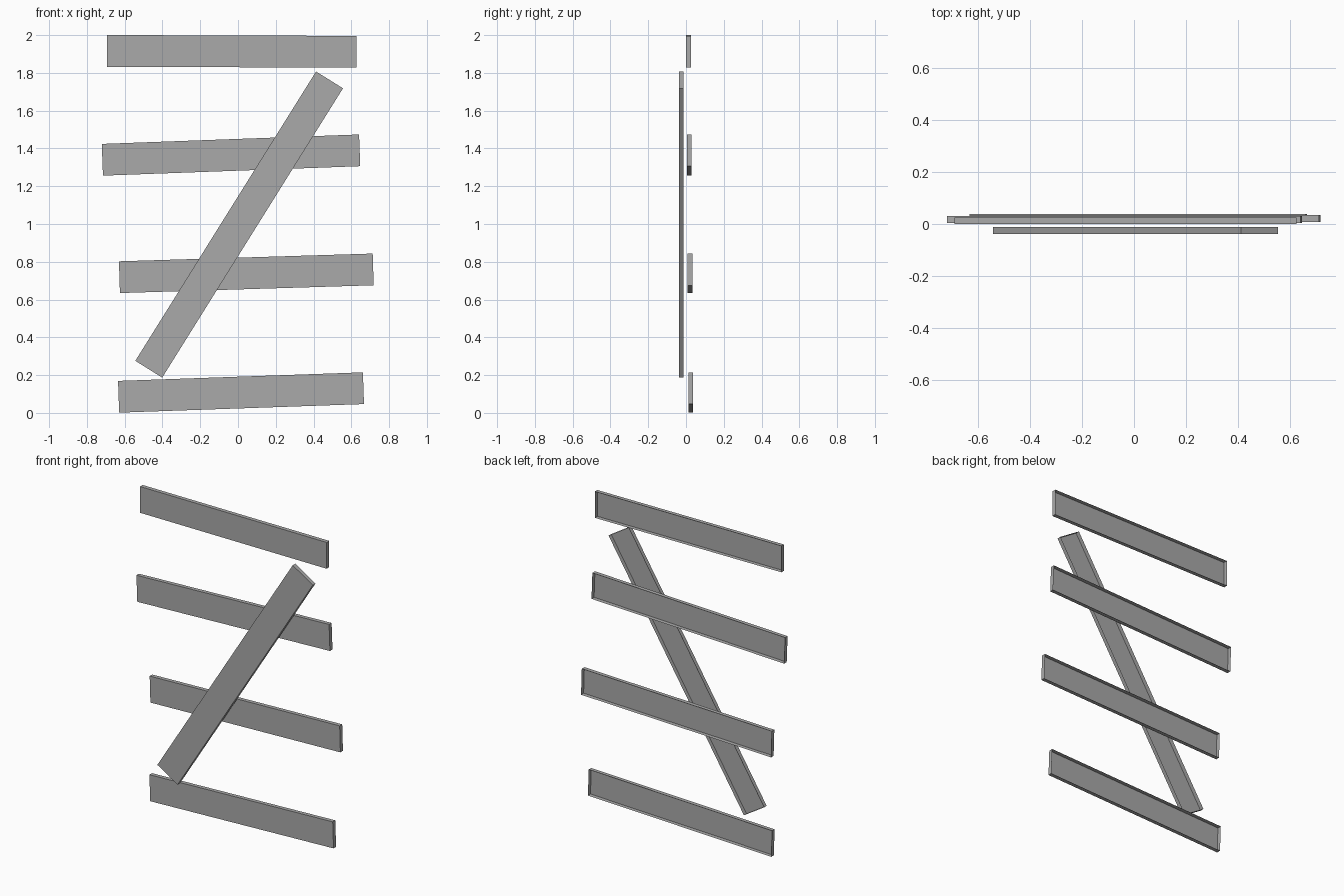
import bpy
import bmesh
from math import radians
from mathutils import Matrix

cube = bpy.data.objects.get("Cube")
if cube:
    bpy.data.objects.remove(cube, do_unlink=True)

grey = bpy.data.materials.new("plain grey")
grey.use_nodes = True
colour = (0.4, 0.4, 0.4, 1)
grey.diffuse_color = colour
grey.node_tree.nodes["Principled BSDF"].inputs["Base Color"].default_value = colour

WIDTH = 0.168
DEPTH = 0.026


def plank(name, x, front, z, length, tilt):
    """Thin board shell with an open back, tilted in the front plane."""
    bm = bmesh.new()
    bmesh.ops.create_cube(bm, size=1)
    bm.normal_update()
    back = [f for f in bm.faces if f.normal.y > 0.9]
    bmesh.ops.delete(bm, geom=back, context="FACES")
    bm.transform(Matrix.Diagonal((length, DEPTH, WIDTH, 1)))
    mesh = bpy.data.meshes.new(name)
    bm.to_mesh(mesh)
    bm.free()
    mesh.materials.append(grey)
    obj = bpy.data.objects.new(name, mesh)
    obj.location = (x, front + DEPTH / 2, z)
    obj.rotation_euler.y = -radians(tilt)
    bpy.context.collection.objects.link(obj)


# Four cross boards, each set slightly further back towards the bottom
plank("top_board", -0.033, 0.0, 1.914, 1.319, -0.2)
plank("upper_board", -0.037, 0.004, 1.365, 1.363, 2.1)
plank("lower_board", 0.044, 0.008, 0.739, 1.344, 1.75)
plank("bottom_board", 0.016, 0.012, 0.108, 1.297, 2.0)

# Diagonal brace across the front
plank("diagonal_brace", 0.006, -0.038, 0.997, 1.806, 58)
